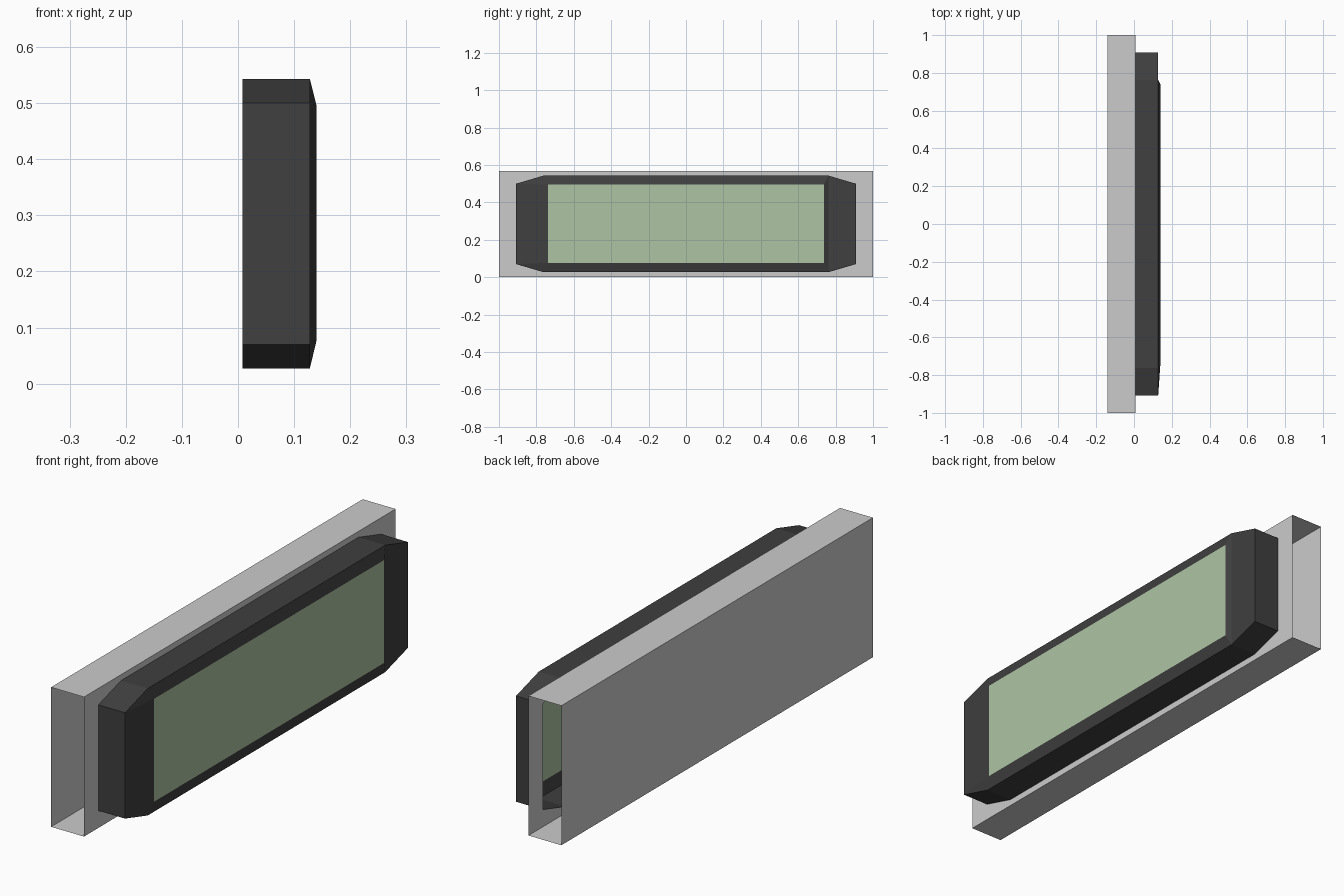
import bpy, bmesh

if "Cube" in bpy.data.objects:
    bpy.data.objects.remove(bpy.data.objects["Cube"])

ZC = 0.285                       # height of the display centre
X_BACK, X_PANEL, X_RIM, X_FRONT = -0.14, 0.008, 0.128, 0.14
SIGNS = [(1, 1), (-1, 1), (-1, -1), (1, -1)]


def rect(x, hy, z0, z1):
    return [(x, sy * hy, z1 if sz > 0 else z0) for sy, sz in SIGNS]


def octagon(x):
    """Long rectangle with clipped corners, counter-clockwise seen from +x."""
    pts = []
    for sy, sz in SIGNS:
        pair = [(x, sy * 0.908, ZC + sz * 0.215), (x, sy * 0.762, ZC + sz * 0.258)]
        pts += pair if sy * sz > 0 else pair[::-1]
    return pts


def ring(o, r, skip_right=False):
    """Faces between an octagon and a rectangle."""
    faces = []
    for i in range(4):
        j = (i + 1) % 4
        right = skip_right and SIGNS[i][0] > 0
        if not right:
            faces.append([o[2 * i], o[2 * i + 1], r[i]])
        if not (skip_right and i == 3):
            faces.append([o[2 * i + 1], o[2 * j], r[j], r[i]])
    return faces


def wall(a, b):
    n = len(a)
    return [[a[i], b[i], b[(i + 1) % n], a[(i + 1) % n]] for i in range(n)]


def build(name, faces, color=None):
    bm = bmesh.new()
    for f in faces:
        bm.faces.new([bm.verts.new(p) for p in f])
    bmesh.ops.remove_doubles(bm, verts=bm.verts, dist=1e-5)
    me = bpy.data.meshes.new(name)
    bm.to_mesh(me)
    bm.free()
    ob = bpy.data.objects.new(name, me)
    bpy.context.collection.objects.link(ob)
    if color:
        mat = bpy.data.materials.new(name)
        mat.diffuse_color = (*color, 1)
        mat.use_nodes = True
        mat.node_tree.nodes["Principled BSDF"].inputs["Base Color"].default_value = mat.diffuse_color
        me.materials.append(mat)


# Housing: sleeve open at both ends, front panel cut out behind the bezel
back, front = rect(X_BACK, 1, 0, 0.567), rect(X_PANEL, 1, 0, 0.567)
sides = wall(back, front)
housing = [back[::-1], sides[0][::-1], sides[2][::-1]]
housing += [f[::-1] for f in ring(octagon(X_PANEL), front)]
build("housing", housing)

# Bezel: clipped-corner rim, sloped front, flat step on the +y end
base, rim = octagon(X_PANEL), octagon(X_RIM)
opening = rect(X_FRONT, 0.738, 0.077, 0.495)
bezel = [f[::-1] for f in wall(base, rim)] + ring(rim, opening, True)
bezel += [[rim[6], rim[7], rim[0], rim[1]], [opening[3], rim[6], rim[1], opening[0]]]
build("bezel", bezel, (0.05, 0.05, 0.05))

# Screen
build("screen", [opening], (0.42, 0.55, 0.37))
